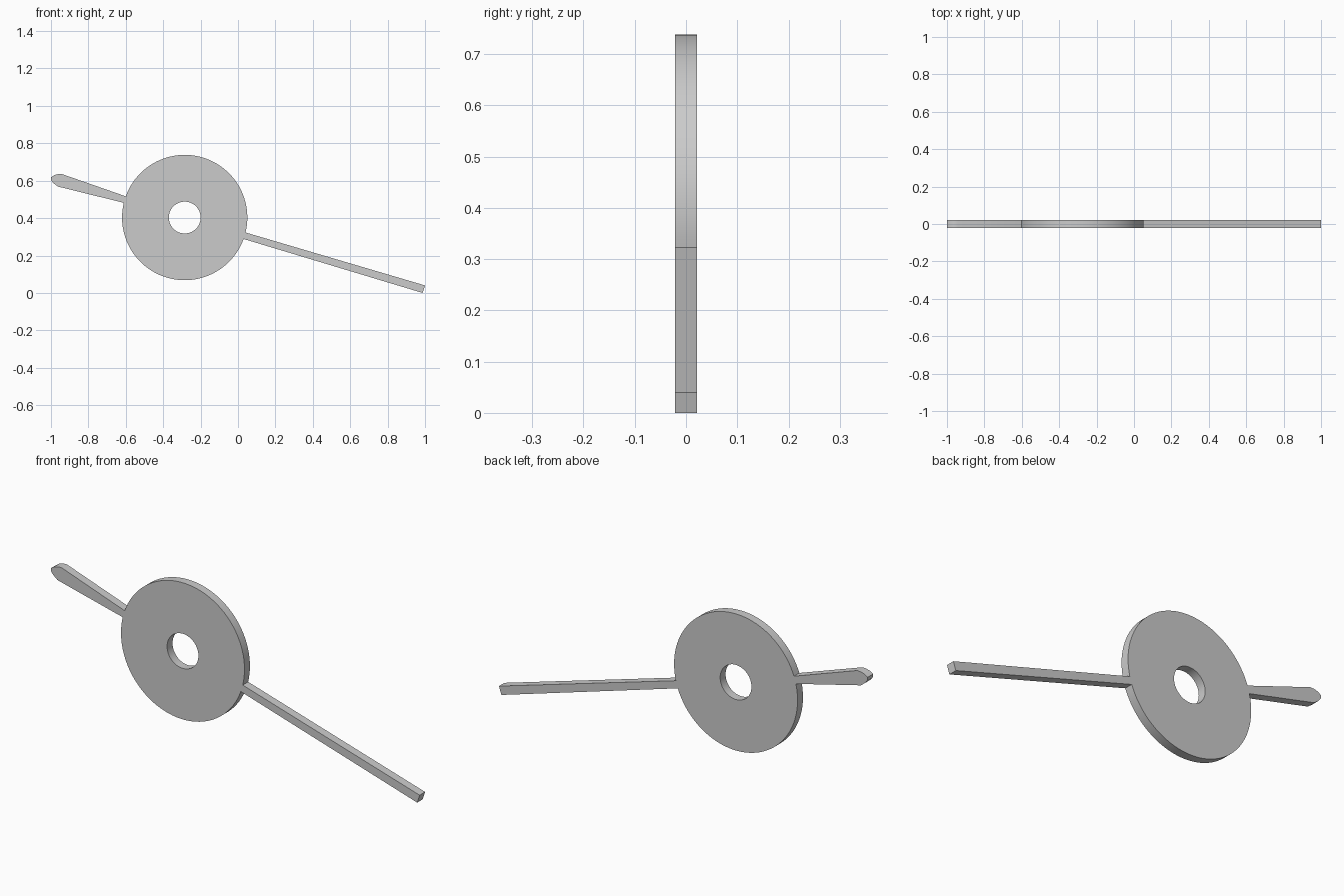
import bpy
from math import cos, sin, radians, pi

cube = bpy.data.objects.get("Cube")
if cube:
    bpy.data.objects.remove(cube, do_unlink=True)

CENTRE = (-0.285, 0.403)
RADIUS, HOLE, HALF_DEPTH = 0.335, 0.085, 0.021


def arc(radius, start, end, steps):
    """Points along a circle round the hub, angles in degrees."""
    angles = [radians(start + (end - start) * i / steps) for i in range(steps + 1)]
    return [(CENTRE[0] + radius * cos(a), CENTRE[1] + radius * sin(a)) for a in angles]


def add_loop(curve, points):
    spline = curve.splines.new('POLY')
    spline.points.add(len(points) - 1)
    for p, (x, z) in zip(spline.points, points):
        p.co = (x, z, 0, 1)
    spline.use_cyclic_u = True


# Rounded end of the short tail, and square end of the long pointer
tail = [(-0.943, 0.636), (-0.962, 0.635), (-0.982, 0.63), (-1.0, 0.618),
        (-0.999, 0.603), (-0.988, 0.588), (-0.964, 0.569)]
pointer = [(0.987, 0.0), (1.0, 0.04)]

# One outline for disc, tail and pointer, with the hub hole inside it
curve = bpy.data.curves.new("clock_hand", 'CURVE')
curve.dimensions = '2D'
curve.fill_mode = 'BOTH'
curve.extrude = HALF_DEPTH
add_loop(curve, arc(RADIUS, -13.8, 160.2, 48) + tail + arc(RADIUS, 166.4, 340, 48) + pointer)
add_loop(curve, arc(HOLE, 0, 360, 64)[:-1])

hand = bpy.data.objects.new("clock_hand", curve)
hand.rotation_euler.x = pi / 2
bpy.context.collection.objects.link(hand)

# Plain grey finish
grey = bpy.data.materials.new("plain grey")
grey.use_nodes = True
grey.diffuse_color = (0.6, 0.6, 0.6, 1)
grey.node_tree.nodes["Principled BSDF"].inputs["Base Color"].default_value = (0.6, 0.6, 0.6, 1)
curve.materials.append(grey)

# Turn the outline into a mesh with smooth round rims and sharp edges
bpy.ops.object.select_all(action='DESELECT')
hand.select_set(True)
bpy.context.view_layer.objects.active = hand
bpy.ops.object.convert(target='MESH')
bpy.ops.object.mode_set(mode='EDIT')
bpy.ops.mesh.select_all(action='SELECT')
bpy.ops.mesh.remove_doubles(threshold=0.0001)
bpy.ops.mesh.normals_make_consistent(inside=False)
bpy.ops.object.mode_set(mode='OBJECT')
bpy.ops.object.transform_apply(location=False, rotation=True, scale=False)
bpy.ops.object.shade_smooth_by_angle(angle=radians(30))
